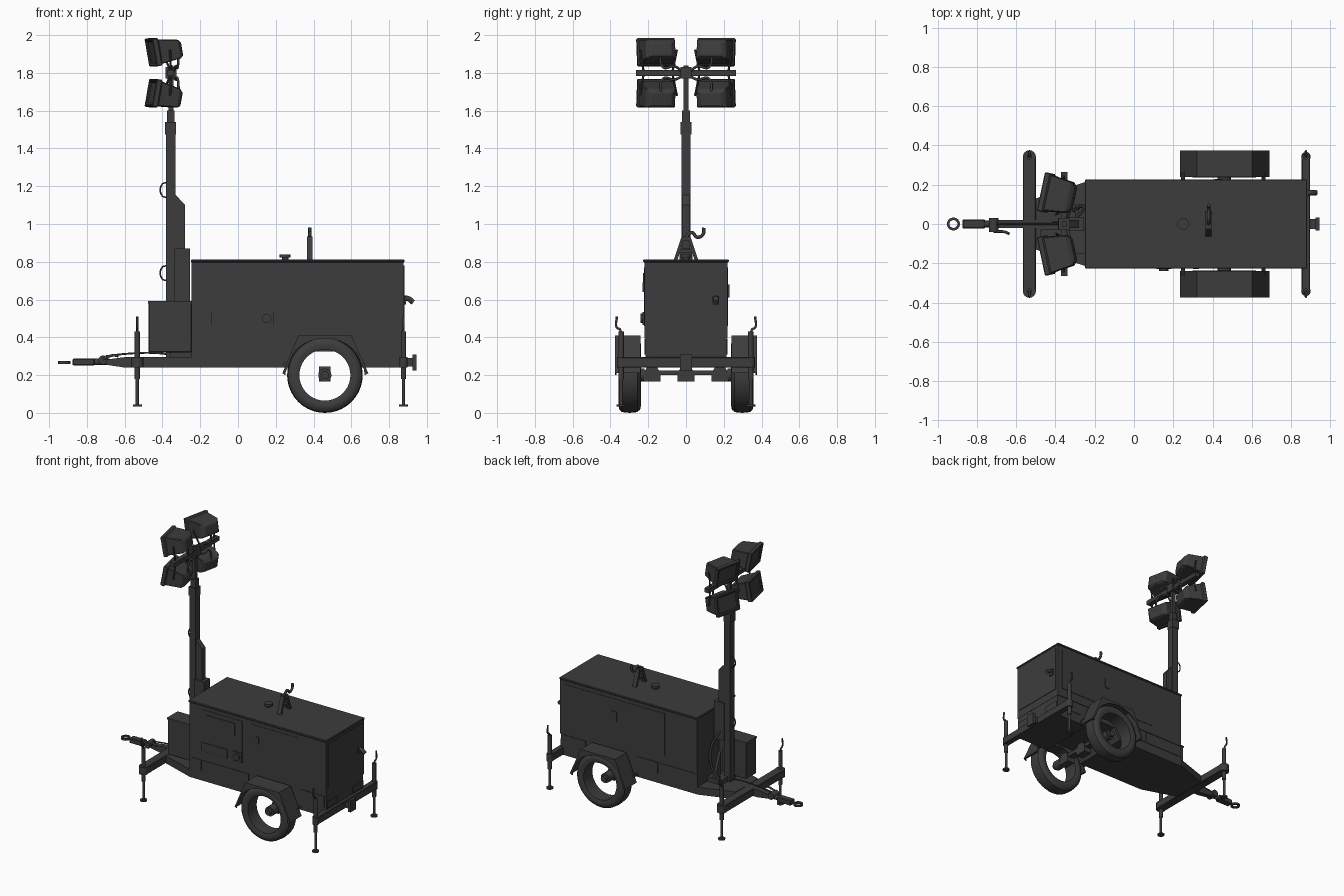
import bpy, bmesh, math
from mathutils import Vector, Matrix

if "Cube" in bpy.data.objects:
    bpy.data.objects.remove(bpy.data.objects["Cube"], do_unlink=True)

grey = bpy.data.materials.new("charcoal_grey")
grey.use_nodes = True
grey.diffuse_color = (0.046, 0.046, 0.046, 1)
bsdf = grey.node_tree.nodes["Principled BSDF"]
bsdf.inputs["Base Color"].default_value = grey.diffuse_color
bsdf.inputs["Roughness"].default_value = 0.7


def finish(name, bm, smooth=False, bevel=0):
    bmesh.ops.recalc_face_normals(bm, faces=bm.faces)
    mesh = bpy.data.meshes.new(name)
    bm.to_mesh(mesh)
    bm.free()
    mesh.materials.append(grey)
    ob = bpy.data.objects.new(name, mesh)
    bpy.context.collection.objects.link(ob)
    if bevel:
        mod = ob.modifiers.new("Bevel", "BEVEL")
        mod.width, mod.segments = bevel, 1
    if smooth:
        bpy.ops.object.select_all(action="DESELECT")
        ob.select_set(True)
        bpy.context.view_layer.objects.active = ob
        bpy.ops.object.shade_smooth_by_angle(angle=math.radians(35))
    return ob


def box(name, x, y, z, bevel=0):
    """Box from (min, max) pairs."""
    bm = bmesh.new()
    size = [b - a for a, b in (x, y, z)]
    mid = [(a + b) / 2 for a, b in (x, y, z)]
    bmesh.ops.create_cube(bm, size=1, matrix=Matrix.Translation(mid) @ Matrix.Diagonal(size + [1]))
    return finish(name, bm, bevel=bevel)


def rod(name, a, b, r, r2=None, sides=16):
    """Round bar between two points."""
    a, b = Vector(a), Vector(b)
    turn = (b - a).to_track_quat("Z", "Y").to_matrix().to_4x4()
    bm = bmesh.new()
    bmesh.ops.create_cone(bm, cap_ends=True, segments=sides, radius1=r, radius2=r if r2 is None else r2,
                          depth=(b - a).length, matrix=Matrix.Translation((a + b) / 2) @ turn)
    return finish(name, bm, smooth=True)


def prism(name, points, axis, lo, hi):
    """Outline extruded along one axis; points use the two other axes in order."""
    bm = bmesh.new()
    def place(p, t):
        c = list(p)
        c.insert(axis, t)
        return bm.verts.new(c)
    face = bm.faces.new([place(p, lo) for p in points])
    new = bmesh.ops.extrude_face_region(bm, geom=[face])["geom"]
    shift = Vector((0, 0, 0))
    shift[axis] = hi - lo
    bmesh.ops.translate(bm, vec=shift, verts=[v for v in new if isinstance(v, bmesh.types.BMVert)])
    return finish(name, bm)


def tube(name, points, r):
    """Smooth bent pipe through points."""
    cu = bpy.data.curves.new(name, "CURVE")
    cu.dimensions, cu.bevel_depth, cu.bevel_resolution, cu.resolution_u = "3D", r, 2, 6
    cu.use_fill_caps = True
    sp = cu.splines.new("BEZIER")
    sp.bezier_points.add(len(points) - 1)
    for bp, p in zip(sp.bezier_points, points):
        bp.co = p
        bp.handle_left_type = bp.handle_right_type = "AUTO"
    cu.materials.append(grey)
    ob = bpy.data.objects.new(name, cu)
    bpy.context.collection.objects.link(ob)


def lathe(name, profile, centre, axis):
    """Closed (along, radius) profile spun about the y or z axis."""
    bm = bmesh.new()
    verts = [bm.verts.new((r, t, 0) if axis == "Y" else (r, 0, t)) for t, r in profile]
    edges = [bm.edges.new((verts[i - 1], verts[i])) for i in range(len(verts))]
    bmesh.ops.spin(bm, geom=verts + edges, cent=(0, 0, 0), axis=(0, 1, 0) if axis == "Y" else (0, 0, 1),
                   angle=math.tau, steps=40)
    bmesh.ops.remove_doubles(bm, verts=bm.verts, dist=1e-5)
    bmesh.ops.translate(bm, vec=centre, verts=bm.verts)
    finish(name, bm, smooth=True)


# Chassis with wheel recess, and tapered front deck
prism("chassis", [(-0.245, 0.24), (0.31, 0.24), (0.36, 0.325), (0.56, 0.325), (0.61, 0.24),
                  (0.875, 0.24), (0.875, 0.40), (-0.245, 0.40)], 1, -0.215, 0.215)
prism("front_deck", [(-0.245, -0.215), (-0.245, 0.215), (-0.5, 0.13), (-0.5, -0.13)], 2, 0.24, 0.295)
box("deck_step", (-0.36, -0.245), (-0.1, 0.1), (0.295, 0.33))

# Engine housing and roof
box("housing", (-0.245, 0.877), (-0.22, 0.22), (0.395, 0.802))
box("roof", (-0.25, 0.882), (-0.227, 0.227), (0.797, 0.812), 0.004)
rod("filler_neck", (0.25, 0, 0.81), (0.25, 0, 0.825), 0.018)
rod("filler_cap", (0.25, 0, 0.822), (0.25, 0, 0.838), 0.029)

# Lifting frame and bent exhaust on the roof
for s in (-1, 1):
    prism("lift_leg", [(s * 0.065, 0.81), (s * 0.045, 0.81), (s * 0.008, 0.93), (s * 0.025, 0.93)], 0, 0.365, 0.395)
box("lift_head", (0.365, 0.395), (-0.022, 0.022), (0.91, 0.935))
box("lift_rung", (0.37, 0.39), (-0.04, 0.04), (0.85, 0.865))
tube("lift_hook", [(0.38, 0.0, 0.93), (0.38, 0.03, 0.955), (0.38, 0.06, 0.93), (0.38, 0.09, 0.945),
                   (0.38, 0.095, 0.98)], 0.009)

# Side panels, shallow plates
def plate(name, side, x, z, t=0.005, base=0.22):
    box(name, x, sorted((side * (base - 0.002), side * (base + t))), z)

for x, z in (((-0.14, 0.19), (0.46, 0.77)), ((0.26, 0.65), (0.47, 0.77))):
    plate("right_door", -1, x, z, 0.003)
plate("control_window", -1, (-0.10, 0.13), (0.65, 0.74), 0.008)
plate("vent_panel", -1, (-0.14, 0.07), (0.465, 0.53), 0.008)
plate("socket_box", -1, (0.115, 0.19), (0.465, 0.535), 0.009)
rod("socket", (0.152, -0.225, 0.5), (0.152, -0.24, 0.5), 0.025)
plate("left_door", 1, (0.02, 0.84), (0.46, 0.77), 0.003)
plate("left_latch", 1, (0.41, 0.45), (0.61, 0.68), 0.009)
plate("right_latch", -1, (0.3, 0.33), (0.64, 0.69), 0.009)
for s in (-1, 1):
    for x in ((-0.23, -0.15), (-0.14, 0.07), (0.08, 0.24), (0.67, 0.86)):
        plate("skirt_panel", s, x, (0.31, 0.392), 0.004, 0.215)
    box("tail_panel", (0.87, 0.881), sorted((s * 0.09, s * 0.21)), (0.305, 0.352))
box("rear_door", (0.87, 0.881), (-0.2, 0.2), (0.45, 0.78))
box("rear_latch", (0.875, 0.89), (0.14, 0.175), (0.575, 0.62))
tube("exhaust_pipe", [(0.86, 0.16, 0.605), (0.9, 0.16, 0.605), (0.928, 0.16, 0.585)], 0.014)

# Axle
box("axle", (0.435, 0.485), (-0.235, 0.235), (0.2, 0.225))
for y in (-0.18, 0, 0.18):
    prism("axle_block", [(y - 0.045, 0.165), (y + 0.045, 0.165), (y + 0.045, 0.21), (y + 0.025, 0.245),
                         (y - 0.025, 0.245), (y - 0.045, 0.21)], 0, 0.43, 0.49)

# Wheels and fenders
tread = [(-0.052, 0.135), (-0.06, 0.16), (-0.055, 0.182), (-0.04, 0.196), (0, 0.2)]
tyre = tread + [(-t, r) for t, r in reversed(tread[:-1])]
for s in (-1, 1):
    lathe("tyre", tyre, (0.46, s * 0.298, 0.2), "Y")
    rod("hub", (0.46, s * 0.22, 0.2), (0.46, s * 0.29, 0.2), 0.035)
    rod("hub_cap", (0.46, s * 0.29, 0.2), (0.46, s * 0.31, 0.2), 0.022)
    outer = [(0.235, 0.21), (0.32, 0.41), (0.60, 0.41), (0.69, 0.21)]
    inner = [(0.675, 0.21), (0.592, 0.4), (0.328, 0.4), (0.25, 0.21)]
    prism("fender", outer + inner, 1, s * 0.24, s * 0.375)
    arc = [(0.46 + 0.21 * math.cos(a), 0.2 + 0.195 * math.sin(a))
           for a in [math.pi * i / 16 for i in range(17)]]
    prism("fender_side", outer + arc, 1, s * 0.368, s * 0.375)
    for x in (0.25, 0.66):
        rod("fender_stay", (x, s * 0.2, 0.26), (x, s * 0.26, 0.26), 0.01, sides=8)

# Outrigger beams with screw jacks
for name, x, half in (("front", -0.533, 0.033), ("rear", 0.876, 0.022)):
    box(name + "_beam", (x - half, x + half), (-0.345, 0.345), (0.24, 0.295), 0.004)
    for s in (-1, 1):
        y = s * 0.343
        rod(name + "_beam_end", (x, y, 0.24), (x, y, 0.295), half)
        rod(name + "_jack_sleeve", (x, y, 0.18), (x, y, 0.43), 0.014)
        rod(name + "_jack_leg", (x, y, 0.04), (x, y, 0.2), 0.009)
        rod(name + "_jack_foot", (x, y, 0.035), (x, y, 0.045), 0.024)
        tube(name + "_jack_crank", [(x, y, 0.425), (x, y + s * 0.01, 0.445), (x, y + s * 0.022, 0.45),
                                    (x, y + s * 0.023, 0.51)], 0.006)

# Rear hitch
box("rear_hitch", (0.875, 0.93), (-0.025, 0.025), (0.245, 0.29))
box("rear_hitch_plate", (0.925, 0.945), (-0.033, 0.033), (0.225, 0.31))

# Drawbar, coupler and towing eye
prism("drawbar", [(-0.5, 0.24), (-0.5, 0.295), (-0.6, 0.295), (-0.7, 0.282), (-0.7, 0.255), (-0.6, 0.24)], 1, -0.02, 0.02)
box("coupler", (-0.875, -0.76), (-0.024, 0.024), (0.25, 0.288), 0.005)
rod("coupler_shaft", (-0.77, 0, 0.27), (-0.68, 0, 0.27), 0.017)
lathe("towing_eye", [(-0.007, 0.02), (0.007, 0.02), (0.007, 0.033), (-0.007, 0.033)], (-0.92, 0, 0.267), "Z")
rod("brake_pivot", (-0.715, -0.04, 0.28), (-0.715, 0.03, 0.28), 0.024)
tube("brake_lever", [(-0.715, -0.04, 0.285), (-0.66, -0.04, 0.305), (-0.635, -0.05, 0.3)], 0.007)
tube("brake_cable", [(-0.7, 0, 0.3), (-0.6, 0, 0.312), (-0.46, 0, 0.318), (-0.36, 0, 0.31)], 0.005)

# Equipment box beside the mast
box("equipment_box", (-0.473, -0.245), (-0.15, -0.03), (0.32, 0.585), 0.004)
box("equipment_lid", (-0.476, -0.245), (-0.153, -0.027), (0.58, 0.592))

# Telescopic mast
box("mast_lower", (-0.38, -0.33), (-0.025, 0.025), (0.295, 1.5))
box("mast_collar", (-0.386, -0.328), (-0.029, 0.029), (1.475, 1.54))
box("mast_middle", (-0.375, -0.335), (-0.02, 0.02), (1.5, 1.6))
box("mast_upper", (-0.368, -0.342), (-0.012, 0.012), (1.58, 1.84))
prism("mast_support", [(-0.335, 0.6), (-0.28, 0.6), (-0.28, 1.1), (-0.335, 1.16)], 1, -0.02, 0.02)
box("mast_bracket", (-0.335, -0.255), (-0.035, 0.035), (0.59, 0.87))
for s in (-1, 1):
    prism("mast_gusset", [(s * 0.02, 0.3), (s * 0.1, 0.3), (s * 0.02, 0.5)], 0, -0.3, -0.28)
for z in (0.74, 1.18):
    tube("mast_cable_guide", [(-0.375, 0.01, z - 0.04), (-0.402, 0.01, z - 0.03), (-0.402, 0.01, z + 0.03),
                              (-0.375, 0.01, z + 0.04)], 0.004)
tube("mast_cable", [(-0.32, 0.06, 0.3), (-0.27, 0.09, 0.42), (-0.26, 0.07, 0.55), (-0.3, 0.03, 0.65)], 0.008)

# Lamp bar
box("lamp_bar", (-0.372, -0.338), (-0.265, 0.265), (1.783, 1.815))
box("lamp_bar_clamp", (-0.385, -0.325), (-0.03, 0.03), (1.77, 1.83))


def section(bm, x, w, h, z=0):
    return [bm.verts.new((x, a * w, b * h + z)) for a, b in ((-1, -1), (1, -1), (1, 1), (-1, 1))]


def lamp(side, up):
    """Floodlight: flared housing, rim and recessed lens, aimed along -x."""
    bm = bmesh.new()
    rings = [section(bm, *r) for r in ((0.085, 0.055, 0.035, -0.008), (0.065, 0.08, 0.05, -0.005),
                                       (-0.045, 0.093, 0.066), (-0.045, 0.101, 0.074),
                                       (-0.075, 0.101, 0.074), (-0.075, 0.088, 0.061), (-0.062, 0.085, 0.058))]
    for a, b in zip(rings, rings[1:]):
        for i in range(4):
            bm.faces.new((a[i - 1], a[i], b[i], b[i - 1]))
    bm.faces.new(rings[0])
    bm.faces.new(rings[-1])
    spot = Vector((-0.39, side * 0.148, 1.92 if up > 0 else 1.682))
    turn = Matrix.Rotation(-side * math.radians(12), 4, "Z") @ Matrix.Rotation(-up * math.radians(10), 4, "Y")
    place = Matrix.Translation(spot) @ turn
    bmesh.ops.transform(bm, matrix=place, verts=bm.verts)
    finish("floodlight", bm, bevel=0.004)
    # Yoke and feed cable
    for s in (-1, 1):
        rod("lamp_yoke_arm", place @ Vector((0.01, s * 0.1, 0)), (-0.355, side * 0.148 + s * 0.075, 1.8), 0.006, sides=8)
    tube("lamp_cable", [(-0.35, side * 0.01, 1.79), (-0.33, side * 0.06, 1.8 + up * 0.035),
                        (-0.32, side * 0.12, 1.8 + up * 0.03), place @ Vector((0.08, 0, 0))], 0.007)


for side in (-1, 1):
    for up in (-1, 1):
        lamp(side, up)
